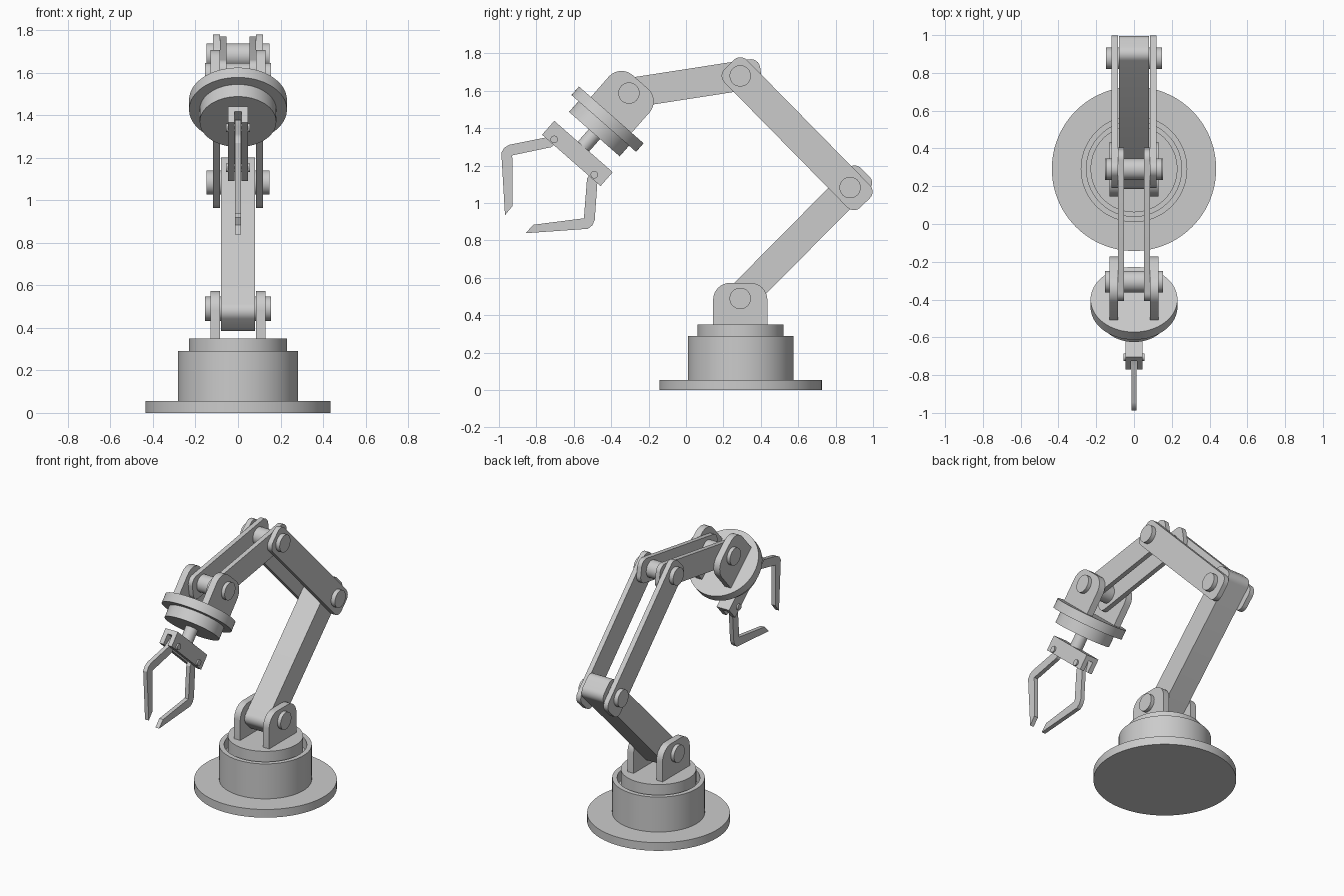
import bpy, bmesh, math
from mathutils import Matrix, Vector

if "Cube" in bpy.data.objects:
    bpy.data.objects.remove(bpy.data.objects["Cube"])


def finish(name, bm, matrix=None):
    bmesh.ops.remove_doubles(bm, verts=bm.verts, dist=1e-5)
    if matrix:
        bm.transform(matrix)
    bmesh.ops.recalc_face_normals(bm, faces=bm.faces)
    mesh = bpy.data.meshes.new(name)
    bm.to_mesh(mesh)
    bm.free()
    ob = bpy.data.objects.new(name, mesh)
    bpy.context.collection.objects.link(ob)
    bpy.context.view_layer.objects.active = ob
    ob.select_set(True)
    bpy.ops.object.shade_smooth_by_angle(angle=math.radians(30))
    ob.select_set(False)
    return ob


def lathe(name, profile, matrix=None, steps=64):
    """Spin an (r, z) profile around local z."""
    bm = bmesh.new()
    vs = [bm.verts.new((r, 0, z)) for r, z in profile]
    es = [bm.edges.new(p) for p in zip(vs, vs[1:])]
    bmesh.ops.spin(bm, geom=vs + es, cent=(0, 0, 0), axis=(0, 0, 1),
                   angle=2 * math.pi, steps=steps)
    return finish(name, bm, matrix)


def cyl(name, r, z0, z1, matrix=None, steps=64):
    return lathe(name, [(0, z0), (r, z0), (r, z1), (0, z1)], matrix, steps)


def plate(name, pts, x0, x1, matrix=None):
    """Extrude a (y, z) outline from x0 to x1."""
    bm = bmesh.new()
    f = bm.faces.new([bm.verts.new((x0, y, z)) for y, z in pts])
    ext = bmesh.ops.extrude_face_region(bm, geom=[f])["geom"]
    bmesh.ops.translate(bm, vec=(x1 - x0, 0, 0),
                        verts=[v for v in ext if isinstance(v, bmesh.types.BMVert)])
    return finish(name, bm, matrix)


def pair(name, pts, x0, x1, matrix=None):
    plate(name + "_right", pts, x0, x1, matrix)
    plate(name + "_left", pts, -x1, -x0, matrix)


def rounded(y0, y1, z0, z1, r_low, r_high):
    """Rectangle with separately rounded low-z and high-z corners."""
    pts = []
    for cy, cz, r, start in ((y1, z1, r_high, 0), (y0, z1, r_high, 90),
                             (y0, z0, r_low, 180), (y1, z0, r_low, 270)):
        sy = -1 if cy == y1 else 1
        sz = -1 if cz == z1 else 1
        if r == 0:
            pts.append((cy, cz))
            continue
        for i in range(9):
            a = math.radians(start + i * 90 / 8)
            pts.append((cy + sy * r + r * math.cos(a), cz + sz * r + r * math.sin(a)))
    return pts


def frame(origin, direction):
    """Matrix at (y, z) origin whose local z points along (y, z) direction."""
    z = Vector((0, *direction)).normalized()
    y = z.cross(Vector((1, 0, 0)))
    m = Matrix((Vector((1, 0, 0)), y, z)).transposed().to_4x4()
    return Matrix.Translation((0, *origin)) @ m


def pin(name, at, half, r=0.057):
    cyl(name, r, -half, half,
        Matrix.Translation((0, *at)) @ Matrix.Rotation(math.pi / 2, 4, 'Y'), 40)


SHOULDER, ELBOW = Vector((0.29, 0.49)), Vector((0.877, 1.083))
TOP, WRIST = Vector((0.29, 1.68)), Vector((-0.305, 1.588))


def link(a, b, half, e0, e1):
    d = b - a
    return rounded(-half, half, -e0, d.length + e1, 0.05, 0.05), frame(a, d)


# Base and turntable
base_at = Matrix.Translation((0, 0.292, 0))
lathe("base", [(0, 0), (0.435, 0), (0.435, 0.055), (0.282, 0.055), (0.282, 0.29),
               (0.252, 0.29), (0.252, 0.22), (0, 0.22)], base_at, 96)
cyl("turntable", 0.23, 0.22, 0.35, base_at, 96)

# Shoulder brackets and lower arm
pair("shoulder_bracket", rounded(-0.145, 0.145, -0.145, 0.083, 0, 0.09),
     0.085, 0.13, frame(SHOULDER, (0, 1)))
pin("shoulder_pin", SHOULDER, 0.154)
pts, m = link(SHOULDER, ELBOW, 0.081, 0.098, 0.115)
plate("lower_arm", pts, -0.08, 0.08, m)

# Upper arm plates and forearm plates
pin("elbow_pin", ELBOW, 0.147)
pts, m = link(ELBOW, TOP, 0.085, 0.115, 0.085)
pair("upper_arm", pts, 0.085, 0.118, m)
pin("top_pin", TOP, 0.147)
pts, m = link(TOP, WRIST, 0.08, 0.112, 0.1)
pair("forearm", pts, 0.053, 0.084, m)

# Wrist: local z runs from the wrist pin out along the hand
ang = math.radians(41.3)
axis = Vector((-math.sin(ang), -math.cos(ang)))
hand = frame(WRIST, axis) @ Matrix.Translation((0, -0.006, 0))
pair("wrist_bracket", rounded(-0.145, 0.145, -0.085, 0.155, 0.09, 0), 0.085, 0.13, hand)
pin("wrist_pin", WRIST, 0.154)
cyl("wrist_disc", 0.23, 0.15, 0.211, hand)
cyl("wrist_collar", 0.18, 0.211, 0.287, hand)
cyl("hand_shaft", 0.04, 0.28, 0.385, hand, 32)

# Gripper block: web plus two side plates
plate("gripper_web", rounded(-0.208, 0.208, 0.375, 0.405, 0, 0), -0.046, 0.046, hand)
pair("gripper_cheek", rounded(-0.208, 0.208, 0.375, 0.474, 0, 0), 0.016, 0.046, hand)

# Two mirrored fingers with their pivot pins
finger = [(0.12, 0.42), (0.165, 0.42), (0.186, 0.475), (0.304, 0.63), (0.314, 0.66),
          (0.308, 0.69), (0.073, 0.928), (0.075, 0.866), (0.255, 0.662), (0.127, 0.491)]
for side, s in (("upper", -1), ("lower", 1)):
    plate(side + "_finger", [(s * u, a) for u, a in finger], -0.014, 0.014, hand)
    p = hand @ Vector((0, s * 0.143, 0.45))
    pin(side + "_finger_pin", (p.y, p.z), 0.056, 0.02)
